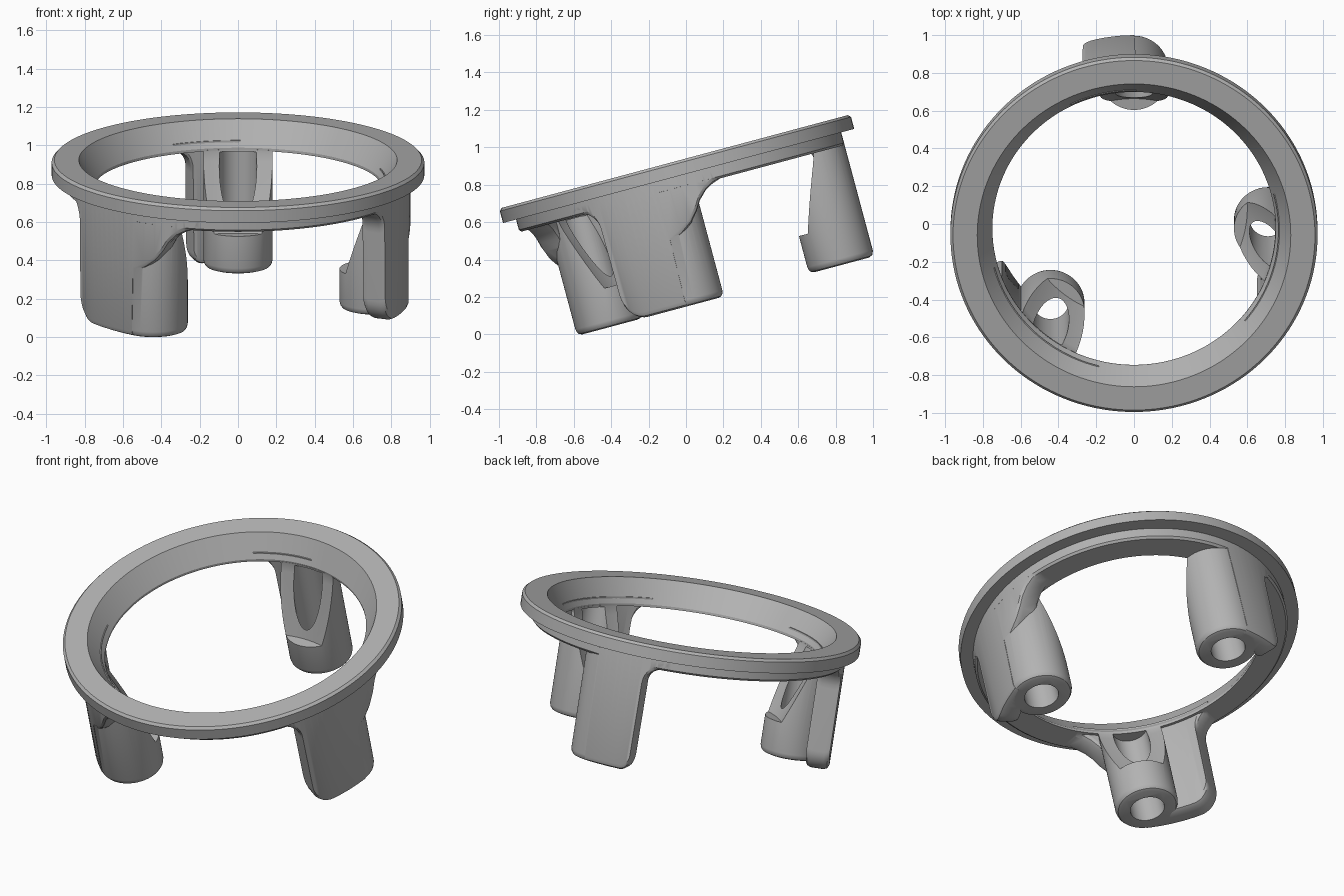
import bpy, bmesh, math
from mathutils import Matrix

cube = bpy.data.objects.get("Cube")
if cube:
    bpy.data.objects.remove(cube, do_unlink=True)

grey = bpy.data.materials.new("plain grey")
grey.use_nodes = True
COLOUR = (0.45, 0.45, 0.45, 1)
grey.diffuse_color = COLOUR
grey.node_tree.nodes["Principled BSDF"].inputs["Base Color"].default_value = COLOUR

FLOOR = -0.765       # foot level below the rim's top plane
NECK = -0.15         # underside of the neck
LEDGE = -0.557       # flat shelf around each screw hole


def make(name, bm):
    bmesh.ops.recalc_face_normals(bm, faces=bm.faces)
    mesh = bpy.data.meshes.new(name)
    bm.to_mesh(mesh)
    bm.free()
    mesh.materials.append(grey)
    obj = bpy.data.objects.new(name, mesh)
    bpy.context.collection.objects.link(obj)
    return obj


def skin(bm, loops, closed):
    """Join matching closed loops into a solid, capping the ends if open."""
    rows = [[bm.verts.new(p) for p in loop] for loop in loops]
    n = len(rows[0])
    for i in range(len(rows) - (0 if closed else 1)):
        a, b = rows[i], rows[(i + 1) % len(rows)]
        for j in range(n):
            k = (j + 1) % n
            bm.faces.new((a[j], a[k], b[k], b[j]))
    if not closed:
        bm.faces.new(rows[0])
        bm.faces.new(rows[-1])


def polar(r, deg, z):
    a = math.radians(deg)
    return (r * math.cos(a), r * math.sin(a), z)


def lathe_ring(name, profile, steps=144):
    bm = bmesh.new()
    skin(bm, [[polar(r, 360 * i / steps, z) for r, z in profile] for i in range(steps)], True)
    return make(name, bm)


def lathe_solid(name, profile, steps=64, at=(0, 0, 0)):
    bm = bmesh.new()
    skin(bm, [[polar(r, 360 * i / steps, z) for i in range(steps)] for r, z in profile], False)
    bm.transform(Matrix.Translation(at))
    return make(name, bm)


def leg_wall(name, angle, wing, side, corner, flare):
    """Curved wall: a height profile swept round the neck, side gives its direction."""
    deg = math.degrees(1 / 0.9)
    line = []
    fillet = 0.13
    for i in range(9):      # flare from the neck into the free edge
        t = math.radians(90 * i / 8)
        line.append((wing + 0.3 + fillet * deg * (1 - math.sin(t)),
                     NECK + 0.005 - fillet * (1 - math.cos(t))))
    for i in range(9):      # rounded lower corner
        t = math.radians(90 * i / 8)
        line.append((wing - corner * deg * (1 - math.cos(t)),
                     FLOOR + corner * (1 - math.sin(t))))
    steps = 8
    low = line[-1][0]
    line += [(low * (1 - i / steps), FLOOR) for i in range(1, steps + 1)]
    if flare:               # blend from the post back up to the neck
        line += [(-0.5, -0.42), (-5, -0.385), (-9, -0.34), (-12, -0.285),
                 (-14, -0.235), (-17, -0.19), (-20, -0.165), (-24, NECK + 0.005)]
    else:
        line += [(-0.5, -0.4), (-1, NECK + 0.005)]
    bm = bmesh.new()
    loops = []
    for s, b in line:
        section = [(0.9, -0.1), (0.9, b + 0.03), (0.891, b + 0.009), (0.87, b),
                   (0.795, b), (0.774, b + 0.009), (0.765, b + 0.03), (0.765, -0.1)]
        loops.append([polar(r, angle + side * s, z) for r, z in section])
    skin(bm, loops, False)
    return make(name, bm)


def combine(target, tool, operation):
    mod = target.modifiers.new(operation, "BOOLEAN")
    mod.operation = operation
    mod.solver = "EXACT"
    mod.object = tool
    bpy.context.view_layer.objects.active = target
    bpy.ops.object.modifier_apply(modifier=mod.name)
    bpy.data.objects.remove(tool, do_unlink=True)


# Rim flange, neck and tapered opening
frame = lathe_ring("ring_frame", [
    (0.83, 0), (0.958, 0), (0.972, -0.014), (0.972, -0.08), (0.9, -0.08),
    (0.9, NECK + 0.012), (0.888, NECK), (0.75, NECK), (0.75, NECK + 0.015)])

# Posts: name, angle, free edge beyond the post, direction, corner radius, blend
LEGS = [("back", 90, 17.5, 1, 0.06, False),
        ("left", -9, 22.5, -1, 0.12, True),
        ("right", 232, 28, -1, 0.12, True)]
posts, holes = [], []
for name, angle, wing, side, corner, flare in LEGS:
    centre = polar(0.718, angle, 0)
    post = lathe_solid(name + "_post", [
        (0.15, FLOOR), (0.167, FLOOR + 0.006), (0.176, FLOOR + 0.018),
        (0.18, FLOOR + 0.035), (0.18, NECK + 0.006)], at=centre)
    combine(post, leg_wall(name + "_wall", angle, wing, side, corner, flare), "UNION")
    posts.append(post)
    holes.append(lathe_solid(name + "_hole", [(0.098, -1), (0.098, NECK - 0.005)], 48, centre))

# Clearance cone slices the posts open above their shelves
for post, hole in zip(posts, holes):
    cone = lathe_solid("clearance", [(0.6, LEDGE), (0.735, -0.2), (0.749, NECK - 0.002),
                                     (0.749, -0.12)], 144)
    combine(post, cone, "DIFFERENCE")
    combine(post, hole, "DIFFERENCE")
    combine(frame, post, "UNION")

# Tilt the whole stand and set it on the ground
frame.data.transform(Matrix.Translation((0, -0.06, 0.93)) @ Matrix.Rotation(math.radians(15), 4, "X"))
lowest = min(v.co.z for v in frame.data.vertices)
frame.data.transform(Matrix.Translation((0, 0, -lowest)))
bpy.ops.object.select_all(action="DESELECT")
frame.select_set(True)
bpy.context.view_layer.objects.active = frame
bpy.ops.object.shade_smooth_by_angle(angle=math.radians(30))
